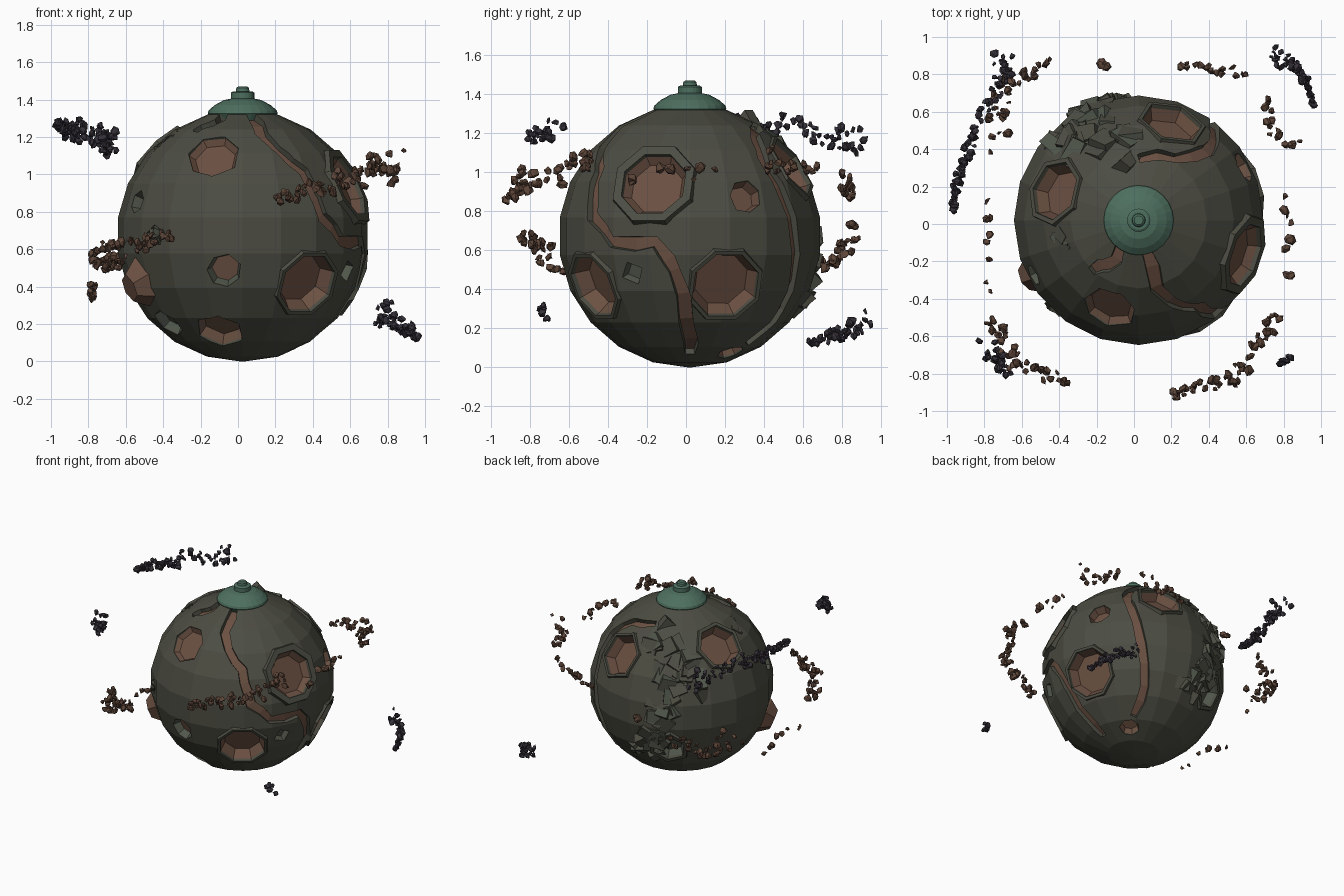
import bpy, bmesh, math, random
from mathutils import Vector, Matrix, Euler

if "Cube" in bpy.data.objects:
    bpy.data.objects.remove(bpy.data.objects["Cube"])

random.seed(4)
C = Vector((0.025, 0.02, 0.672))   # planet centre
R = 0.674


def material(name, rgb):
    m = bpy.data.materials.new(name)
    m.diffuse_color = (*rgb, 1)
    m.use_nodes = True
    m.node_tree.nodes["Principled BSDF"].inputs["Base Color"].default_value = m.diffuse_color
    return m


stone = material("dark_olive_stone", (0.072, 0.073, 0.055))
clay = material("brown_clay", (0.145, 0.080, 0.054))
moss = material("grey_green_rock", (0.082, 0.094, 0.070))
green = material("cap_green", (0.075, 0.160, 0.115))
rust = material("brown_debris", (0.110, 0.060, 0.040))
coal = material("dark_violet_debris", (0.040, 0.033, 0.045))
GROUND = [stone, clay, moss]


def make(name, bm, mats):
    bmesh.ops.recalc_face_normals(bm, faces=bm.faces)
    me = bpy.data.meshes.new(name)
    bm.to_mesh(me)
    bm.free()
    for m in mats:
        me.materials.append(m)
    ob = bpy.data.objects.new(name, me)
    bpy.context.collection.objects.link(ob)
    return ob


def loft(bm, rings, mats):
    """Closed solid through rings; mats = one index per band, then the last cap."""
    vs = [[bm.verts.new(p) for p in r] for r in rings]
    n = len(vs[0])
    bm.faces.new(vs[0])
    for a, b, mi in zip(vs, vs[1:], mats):
        for i in range(n):
            bm.faces.new((a[i], a[(i + 1) % n], b[(i + 1) % n], b[i])).material_index = mi
    bm.faces.new(vs[-1]).material_index = mats[-1]


def polygon_rings(d, sides, levels, wobble=0.0):
    """Polygon rings around direction d; levels are (distance, radius)."""
    q = Vector(d).normalized().to_track_quat('Z', 'Y')
    k = [1 + random.uniform(-wobble, wobble) for _ in range(sides)]
    return [[C + q @ Vector((r * k[i] * math.cos(.39 + i * math.tau / sides),
                             r * k[i] * math.sin(.39 + i * math.tau / sides), h))
             for i in range(sides)] for h, r in levels]


# Faceted globe
bm = bmesh.new()
bmesh.ops.create_uvsphere(bm, u_segments=20, v_segments=11, radius=R,
                          matrix=Matrix.Translation(C))
globe = make("globe", bm, GROUND)


def combine(bm, operation='DIFFERENCE'):
    cutter = make("cutter", bm, GROUND)
    cutter.hide_render = True
    mod = globe.modifiers.new("carve", 'BOOLEAN')
    mod.operation, mod.solver, mod.object = operation, 'EXACT', cutter
    dg = bpy.context.evaluated_depsgraph_get()
    me = bpy.data.meshes.new_from_object(globe.evaluated_get(dg))
    globe.modifiers.clear()
    globe.data = me
    bpy.data.objects.remove(cutter)


# Craters: direction, radius, sides, depth, floor colour, wall colour, rim width
craters = [
    ((-.155, -.46, .42), .150, 7, .03, 1, 1, 0), ((-.10, -.63, -.19), .095, 7, .05, 1, 2, 0),
    ((.35, -.50, -.26), .175, 8, .07, 1, 1, .02), ((.57, -.30, -.19), .065, 4, .04, 2, 2, 0),
    ((.55, -.18, .26), .180, 8, .04, 1, 1, .045), ((.55, .28, .20), .090, 7, .05, 1, 1, 0),
    ((.57, .18, -.25), .185, 8, .06, 1, 1, .02), ((-.12, -.40, -.50), .130, 6, .05, 1, 1, 0),
    ((-.455, .16, .46), .165, 7, .06, 1, 1, .025), ((.18, .53, .36), .170, 6, .06, 1, 1, .02),
    ((.21, .21, -.60), .075, 7, .05, 1, 1, 0), ((-.27, .55, -.27), .125, 6, .05, 2, 2, .03),
    ((-.57, -.30, .18), .065, 6, .05, 2, 2, 0), ((-.40, -.25, -.47), .100, 6, .04, 2, 2, 0),
    ((-.475, -.47, 0), .060, 5, .06, 1, 2, 0),
]
for d, r, sides, depth, floor, wall, rim in craters:
    h = math.sqrt(R * R - r * r)
    if rim:                       # raised flat rim around the larger craters
        bm = bmesh.new()
        loft(bm, polygon_rings(d, sides, [(.55, r + rim + .02), (h + .008, r + rim)]), [0, 0])
        combine(bm, 'UNION')
    bm = bmesh.new()
    loft(bm, polygon_rings(d, sides, [(.78, r * 1.1), (h - .016, r * .97),
                                      (h - .016 - depth, r * .78)], 0 if rim else .07), [0, wall, floor])
    combine(bm)

# Cracks: channels swept along paths on the surface
cracks = [
    [(.04, -.16, .64), (.10, -.37, .55), (.26, -.47, .40), (.37, -.50, .26), (.43, -.50, .10),
     (.53, -.40, -.03), (.64, -.18, -.03), (.64, -.08, -.18), (.50, -.02, -.44), (.28, 0, -.60)],
    [(0, .33, .58), (.20, .33, .54), (.38, .38, .40), (.40, .45, .25), (.38, .55, -.09),
     (.28, .47, -.385), (.24, .29, -.55)],
    [(-.10, -.14, .64), (-.17, -.24, .59), (-.25, -.27, .55)],
]
for path in cracks:
    pts = []
    for a, b in zip(path, path[1:]):
        a, b = Vector(a), Vector(b)
        jit = Vector([random.uniform(-.02, .02) for _ in range(3)])
        pts += [a.normalized(), ((a + b) / 2 + jit).normalized()]
    pts.append(Vector(path[-1]).normalized())
    bm, rings = bmesh.new(), []
    for i, p in enumerate(pts):
        t = pts[min(i + 1, len(pts) - 1)] - pts[max(i - 1, 0)]
        s = p.cross(t).normalized()
        w = .036 * (.7 if i in (0, len(pts) - 1) else random.uniform(.85, 1.15))
        rings.append([C + p * .74 + s * w * 1.15, C + p * .74 - s * w * 1.15,
                      C + p * .636 - s * w * .85, C + p * .636 + s * w * .85])
    loft(bm, rings, [0] * len(pts))
    for f in bm.faces:          # channel floor is clay
        if all((v.co - C).length < .68 for v in f.verts):
            f.material_index = 1
    combine(bm)
globe.name = "globe"

# Clay mound bulging from the left side
bm = bmesh.new()
loft(bm, polygon_rings((-.565, -.29, -.26), 6, [(.58, .145), (.66, .13), (.735, .075)], .08), [0, 0, 0])
make("clay_mound", bm, [clay])

# Broken slabs half sunk in the surface
bm = bmesh.new()


def slabs(path, count, scatter, size):
    for i in range(count):
        f = (i + random.random()) / count * (len(path) - 1)
        k = min(int(f), len(path) - 2)
        n = Vector(path[k]).lerp(Vector(path[k + 1]), f - k)
        n = (n + Vector([random.uniform(-scatter, scatter) for _ in range(3)])).normalized()
        tilt = Euler((random.uniform(-.45, .45), random.uniform(-.45, .45), random.uniform(0, 6.3)))
        s = [size * random.uniform(.8, 1.5), size * random.uniform(.6, 1.2), size * random.uniform(.5, .8)]
        m = (Matrix.Translation(C + n * .642) @ n.to_track_quat('Z', 'Y').to_matrix().to_4x4()
             @ tilt.to_matrix().to_4x4() @ Matrix.Diagonal((*s, 1)))
        res = bmesh.ops.create_cube(bm, size=1, matrix=m)
        for v in res['verts']:
            v.co += Vector([random.uniform(-.12, .12) * size for _ in range(3)])


slabs([(-.10, .33, .57), (-.25, .50, .36), (-.28, .58, .10), (-.18, .60, -.20), (-.08, .58, -.32)], 38, .11, .105)
slabs([(-.30, .40, .45), (-.48, .44, .18)], 6, .05, .11)
slabs([(-.45, -.12, .48), (-.30, -.14, .58)], 5, .04, .06)
slabs([(-.50, -.45, .02), (-.42, -.50, .03)], 5, .04, .06)
for f in bm.faces:
    f.material_index = random.choice((0, 0, 1))
make("broken_slabs", bm, [stone, moss])

# Green polar cap with a stepped knob
bm = bmesh.new()
sides = 24
profile = [(.15, 1.27), (.187, 1.325), (.182, 1.342), (.15, 1.370), (.10, 1.397), (.062, 1.405),
           (.062, 1.437), (.050, 1.444), (.036, 1.444), (.034, 1.462), (.024, 1.470)]
loft(bm, [[(C.x + r * math.cos(i * math.tau / sides), C.y + r * math.sin(i * math.tau / sides), z)
           for i in range(sides)] for r, z in profile], [0] * len(profile))
make("polar_cap", bm, [green])


# Orbiting rubble in two tilted belts: path, count, spread, height offset
def belt(name, mat, base, slope, size, arcs):
    bm = bmesh.new()
    for path, count, spread, dz in arcs:
        for i in range(count):
            f = (i + random.random()) / count * (len(path) - 1)
            k = min(int(f), len(path) - 2)
            p = Vector(path[k]).lerp(Vector(path[k + 1]), f - k)
            wide = spread * (.35 + .65 * f / (len(path) - 1))
            x, y = (c + random.uniform(-wide, wide) for c in p)
            z = base + dz + slope * p.x + random.uniform(-wide, wide) * 1.4
            x = max(-.98, min(.98, x))
            m = (Matrix.Translation((x, y, z))
                 @ Euler([random.uniform(0, 6) for _ in range(3)]).to_matrix().to_4x4()
                 @ Matrix.Diagonal((1, random.uniform(.6, 1), random.uniform(.6, 1), 1)))
            res = bmesh.ops.create_icosphere(bm, subdivisions=1, radius=size * random.uniform(.6, 1.2), matrix=m)
            for v in res['verts']:
                v.co += Vector([random.uniform(-.25, .25) * size for _ in range(3)])
    make(name, bm, [mat])


belt("brown_debris_belt", rust, .79, .33, .026, [
    ([(.20, -.91), (.55, -.82), (.80, -.45)], 48, .06, 0),
    ([(-.36, -.85), (-.62, -.75), (-.76, -.50)], 42, .065, 0),
    ([(.23, .85), (.42, .83), (.60, .79)], 15, .04, 0),
    ([(.70, .68), (.73, .50), (.86, .41)], 18, .05, 0),
    ([(-.45, .87), (-.70, .75), (-.74, .42)], 36, .07, 0),
    ([(.81, .18), (.81, -.32)], 8, .05, -.06),
    ([(-.78, -.42), (-.77, -.1), (-.80, .16)], 8, .04, -.15),
    ([(-.18, .85), (-.16, .86)], 3, .02, 0)])
belt("dark_debris_belt", coal, .70, -.59, .023, [
    ([(-.97, .07), (-.94, .25), (-.86, .48)], 55, .03, 0),
    ([(-.86, .48), (-.72, .76), (-.69, .87)], 36, .06, .06),
    ([(.97, .64), (.88, .82), (.74, .92)], 52, .04, 0),
    ([(-.67, -.80), (-.79, -.66)], 28, .05, .07),
    ([(.77, -.75), (.83, -.71)], 7, .03, .06)])
